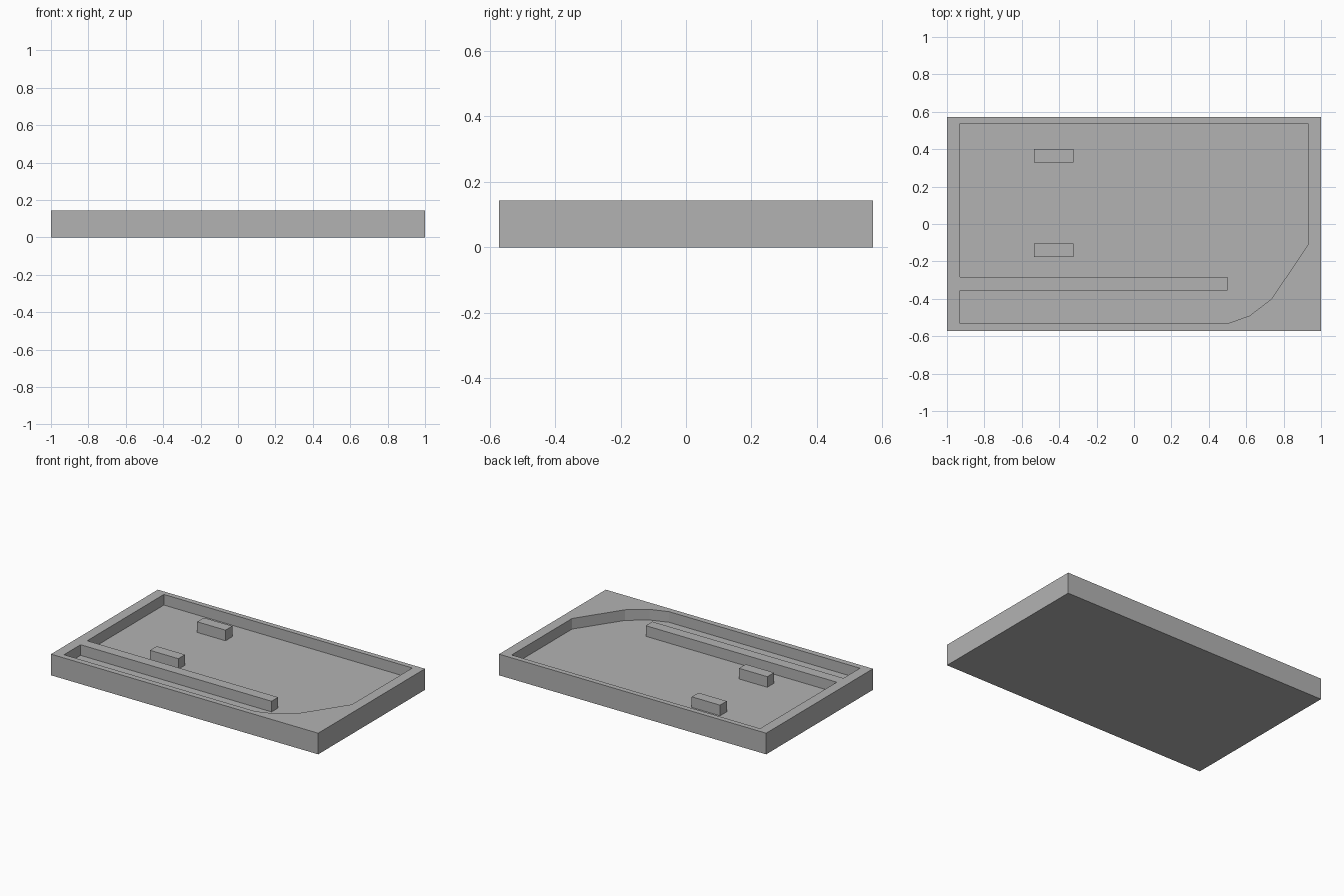
import bpy
import bmesh

cube = bpy.data.objects.get("Cube")
if cube:
    bpy.data.objects.remove(cube, do_unlink=True)

HEIGHT, FLOOR = 0.143, 0.071
HALF_X, HALF_Y = 1.0, 0.571

grey = bpy.data.materials.new("plain grey")
grey.use_nodes = True
grey.diffuse_color = (0.45, 0.45, 0.45, 1)
grey.node_tree.nodes["Principled BSDF"].inputs["Base Color"].default_value = grey.diffuse_color


def prism(name, outline, bottom, top):
    """Extrude a flat outline straight up from bottom to top."""
    bm = bmesh.new()
    face = bm.faces.new([bm.verts.new((x, y, bottom)) for x, y in outline])
    new = bmesh.ops.extrude_face_region(bm, geom=[face])["geom"]
    bmesh.ops.translate(bm, vec=(0, 0, top - bottom),
                        verts=[v for v in new if isinstance(v, bmesh.types.BMVert)])
    bmesh.ops.recalc_face_normals(bm, faces=bm.faces)
    mesh = bpy.data.meshes.new(name)
    bm.to_mesh(mesh)
    bm.free()
    mesh.materials.append(grey)
    obj = bpy.data.objects.new(name, mesh)
    bpy.context.collection.objects.link(obj)
    return obj


def rectangle(x0, x1, y0, y1):
    return [(x0, y0), (x1, y0), (x1, y1), (x0, y1)]


# Solid tray slab
tray = prism("tray", rectangle(-HALF_X, HALF_X, -HALF_Y, HALF_Y), 0, HEIGHT)

# Pocket outline: angled front left corner, and a notch that leaves the divider
pocket = [(-0.93, -0.532), (0.5, -0.532), (0.618, -0.49), (0.736, -0.4),
          (0.93, -0.11), (0.93, 0.536), (-0.93, 0.536),
          (-0.93, -0.284), (0.5, -0.284), (0.5, -0.355), (-0.93, -0.355)]
cutter = prism("pocket_cutter", pocket, FLOOR, HEIGHT + 0.1)
cutter.hide_render = True

# Cut the pocket, bake the result and drop the cutter
cut = tray.modifiers.new("pocket", 'BOOLEAN')
cut.operation = 'DIFFERENCE'
cut.solver = 'EXACT'
cut.object = cutter
bpy.context.view_layer.update()
baked = bpy.data.meshes.new_from_object(tray.evaluated_get(bpy.context.evaluated_depsgraph_get()))
tray.modifiers.clear()
tray.data = baked
bpy.data.objects.remove(cutter, do_unlink=True)

# Two small blocks standing on the pocket floor
for name, y in (("back_block", 0.364), ("front_block", -0.141)):
    prism(name, rectangle(-0.535, -0.323, y - 0.036, y + 0.036), FLOOR, HEIGHT)
